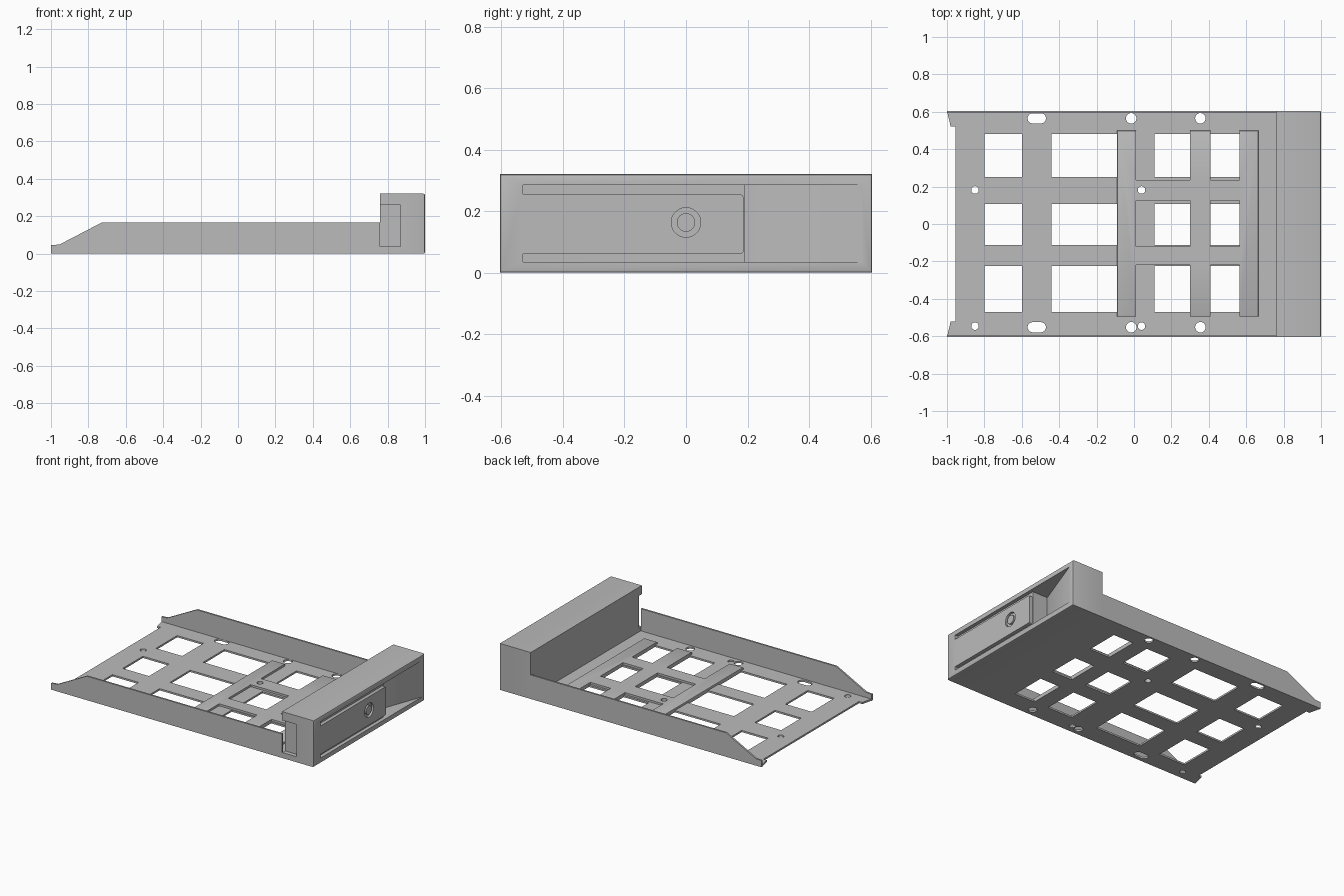
import bpy, bmesh, math
from mathutils import Matrix, Vector

if "Cube" in bpy.data.objects:
    bpy.data.objects.remove(bpy.data.objects["Cube"])

GREY = (0.5, 0.5, 0.5, 1)
metal = bpy.data.materials.new("plain grey")
metal.use_nodes = True
metal.diffuse_color = GREY
metal.node_tree.nodes["Principled BSDF"].inputs["Base Color"].default_value = GREY


def prism(bm, points, low, high, axis="z"):
    """Extrude a 2D outline along z, or an x-z outline along y."""
    place = (lambda p, h: (p[0], p[1], h)) if axis == "z" else (lambda p, h: (p[0], h, p[1]))
    face = bm.faces.new([bm.verts.new(place(p, low)) for p in points])
    top = bmesh.ops.extrude_face_region(bm, geom=[face])["geom"]
    shift = (0, 0, high - low) if axis == "z" else (0, high - low, 0)
    bmesh.ops.translate(bm, vec=shift, verts=[g for g in top if isinstance(g, bmesh.types.BMVert)])


def box(bm, x, y, z):
    prism(bm, [(x[0], y[0]), (x[1], y[0]), (x[1], y[1]), (x[0], y[1])], *z)


def slot(bm, x, y, radius, z, half=0.0):
    """Round hole, stretched along x when half is given."""
    pts = []
    for i in range(32):
        a = math.tau * (i + 0.5) / 32
        pts.append((x + math.copysign(half, math.cos(a)) + radius * math.cos(a),
                    y + radius * math.sin(a)))
    prism(bm, pts, *z)


def disc(bm, radius, x0, x1, y, z):
    """Cylinder lying along x."""
    mat = Matrix.Translation(((x0 + x1) / 2, y, z)) @ Matrix.Rotation(math.pi / 2, 4, "Y")
    bmesh.ops.create_cone(bm, cap_ends=True, segments=40, radius1=radius, radius2=radius,
                          depth=x1 - x0, matrix=mat)


def finish(name, bm):
    bmesh.ops.recalc_face_normals(bm, faces=bm.faces)
    mesh = bpy.data.meshes.new(name)
    bm.to_mesh(mesh)
    bm.free()
    obj = bpy.data.objects.new(name, mesh)
    bpy.context.collection.objects.link(obj)
    mesh.materials.append(metal)
    return obj


def cut(obj, bm):
    """Subtract the solids in bm from obj and bake the result."""
    cutter = finish("cutter", bm)
    mod = obj.modifiers.new("cut", "BOOLEAN")
    mod.operation, mod.solver, mod.object = "DIFFERENCE", "EXACT", cutter
    graph = bpy.context.evaluated_depsgraph_get()
    mesh = bpy.data.meshes.new_from_object(obj.evaluated_get(graph))
    obj.modifiers.clear()
    obj.data = mesh
    bpy.data.objects.remove(cutter)


def bevel(bm, width, keep, segments=2):
    edges = [e for e in bm.edges if keep(e)]
    bmesh.ops.bevel(bm, geom=edges, offset=width, segments=segments, profile=0.5, affect="EDGES")


HALF = 0.605        # half width of the tray
BACK = 0.76         # rear face of the front panel
FLOOR = 0.012
ROWS = [(-0.47, -0.225), (-0.112, 0.107), (0.25, 0.48)]
COLUMNS = [(-0.80, -0.60), (-0.44, -0.09), (0.11, 0.30), (0.41, 0.565)]
THROUGH = (-0.1, 0.1)

# Floor plate with angled ears at the rear corners
bm = bmesh.new()
ear = [(-0.955, 0.52), (-0.98, 0.52), (-1, HALF), (BACK, HALF)]
prism(bm, ear + [(x, -y) for x, y in reversed(ear)], 0, FLOOR)
floor = finish("floor_plate", bm)

# Windows, slots and screw holes in the floor
bm = bmesh.new()
for col in COLUMNS:
    for row in ROWS:
        box(bm, col, row, THROUGH)
for y in (0.565, -0.552):
    slot(bm, -0.52, y, 0.027, THROUGH, 0.022)
    for x in (-0.015, 0.355):
        slot(bm, x, y, 0.028, THROUGH)
for x in (-0.85, 0.04):
    for y in (0.182, -0.546):
        slot(bm, x, y, 0.02, THROUGH)
cut(floor, bm)

# Raised lattice pad on the floor
bm = bmesh.new()
box(bm, (-0.09, 0.665), (-0.495, 0.5), (FLOOR - 0.002, 0.026))
bevel(bm, 0.006, lambda e: all(v.co.z > 0.02 for v in e.verts))
pad = finish("lattice_pad", bm)
bm = bmesh.new()
for col in ((0.01, 0.30), (0.41, 0.565)):
    for row in ((-0.7, -0.22), (-0.12, 0.125), (0.235, 0.7)):
        box(bm, col, row, THROUGH)
slot(bm, 0.04, 0.182, 0.02, THROUGH)
cut(pad, bm)

# Side walls with a sloped rear end
profile = [(-1, 0), (BACK, 0), (BACK, 0.165), (-0.73, 0.165), (-0.955, 0.048), (-1, 0.045)]
for name, y in (("left_wall", HALF - 0.012), ("right_wall", -HALF)):
    bm = bmesh.new()
    prism(bm, profile, y, y + 0.012, "y")
    finish(name, bm)

# Front panel block
bm = bmesh.new()
box(bm, (BACK, 1), (-HALF, HALF), (0, 0.32))
bevel(bm, 0.008, lambda e: all(v.co.x > 0.9 for v in e.verts))
panel = finish("front_panel", bm)

# Finger pocket with lever bed, and the latch notch at one end
bm = bmesh.new()
prism(bm, [(1.05, -0.53), (0.975, -0.53), (0.975, 0.19), (0.86, 0.19), (1, 0.57), (1.05, 0.57)],
      0.035, 0.285)
box(bm, (0.7, 0.87), (-0.7, -HALF + 0.03), (0.038, 0.26))
cut(panel, bm)

# Lever with rounded free end
bm = bmesh.new()
box(bm, (0.97, 0.999), (-0.53, 0.187), (0.06, 0.255))
bevel(bm, 0.012, lambda e: all(v.co.y > 0 for v in e.verts)
      and abs(e.verts[0].co.x - e.verts[1].co.x) > 0.01, 4)
lever = finish("lever", bm)
bm = bmesh.new()
disc(bm, 0.048, 0.985, 1.05, 0, 0.163)
cut(lever, bm)

# Lock barrel in the lever
bm = bmesh.new()
disc(bm, 0.03, 0.98, 0.998, 0, 0.163)
finish("lock_barrel", bm)

# Smooth round edges, keep corners crisp
bpy.ops.object.select_all(action="DESELECT")
for obj in (floor, pad, panel, lever, bpy.data.objects["lock_barrel"]):
    obj.select_set(True)
    bpy.context.view_layer.objects.active = obj
bpy.ops.object.shade_smooth_by_angle(angle=math.radians(30))
